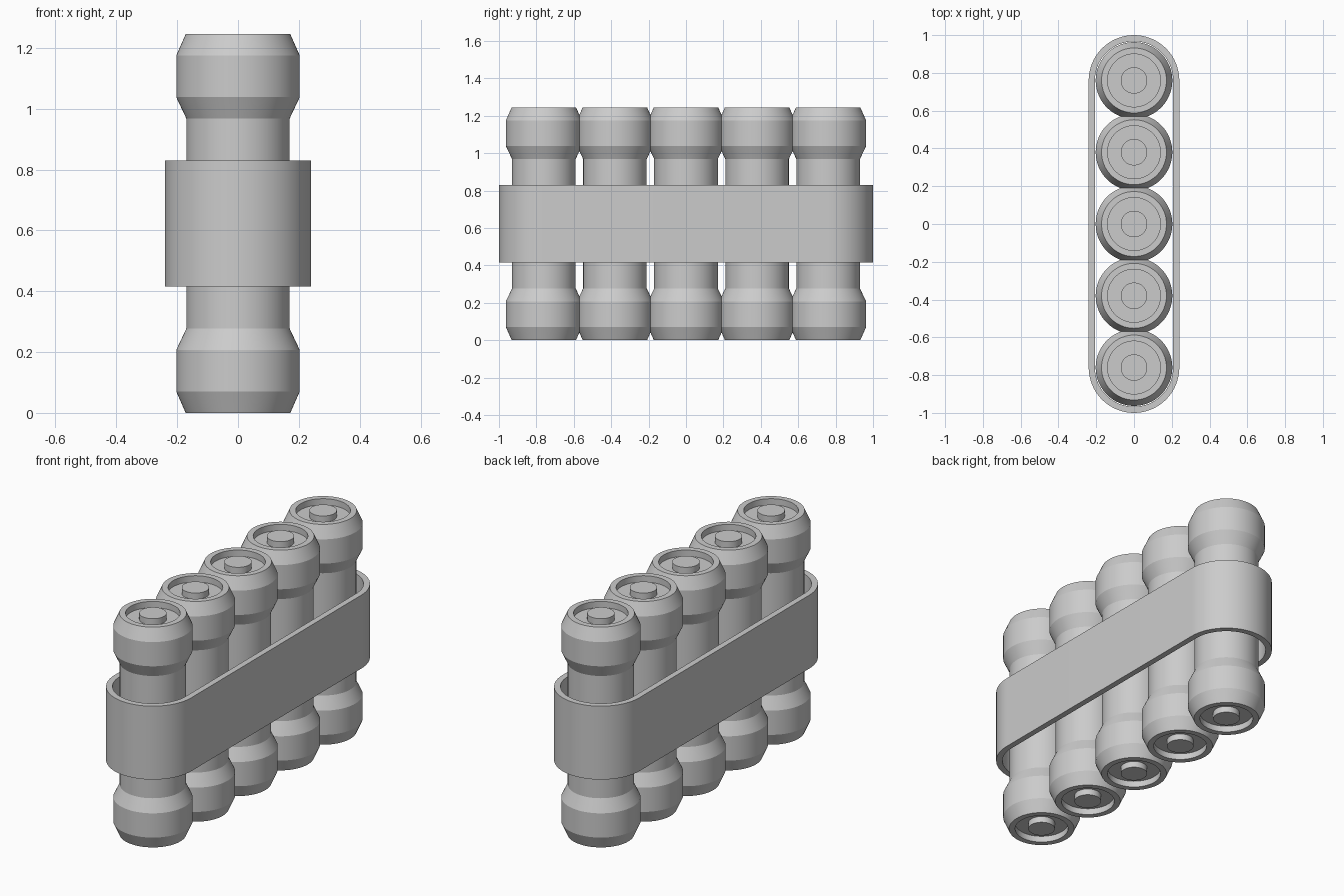
import bpy, bmesh, math

if "Cube" in bpy.data.objects:
    bpy.data.objects.remove(bpy.data.objects["Cube"])

SEG = 64
PITCH = 0.38
H = 1.245


def finish(name, bm):
    bmesh.ops.remove_doubles(bm, verts=bm.verts, dist=1e-5)
    bmesh.ops.recalc_face_normals(bm, faces=bm.faces)
    me = bpy.data.meshes.new(name)
    bm.to_mesh(me)
    bm.free()
    ob = bpy.data.objects.new(name, me)
    bpy.context.collection.objects.link(ob)
    bpy.ops.object.select_all(action='DESELECT')
    ob.select_set(True)
    bpy.context.view_layer.objects.active = ob
    bpy.ops.object.shade_smooth_by_angle(angle=math.radians(15))
    return ob


# Tube: lathed profile with a recessed end and raised button, mirrored top to bottom
lower = [(0, 0.0), (0.07, 0.0), (0.07, 0.035), (0.14, 0.035), (0.14, 0.0),
         (0.172, 0.0), (0.203, 0.07), (0.203, 0.207), (0.17, 0.277)]
profile = lower + [(r, H - z) for r, z in reversed(lower)]
bm = bmesh.new()
verts = [bm.verts.new((r, 0, z)) for r, z in profile]
edges = [bm.edges.new(p) for p in zip(verts, verts[1:])]
bmesh.ops.spin(bm, geom=verts + edges, cent=(0, 0, 0), axis=(0, 0, 1),
               angle=math.tau, steps=SEG)
tube = finish("tube_1", bm)
tube.location.y = -2 * PITCH

# Remaining tubes in the row
for i in range(1, 5):
    copy = tube.copy()
    copy.name = f"tube_{i + 1}"
    copy.location.y = (i - 2) * PITCH
    bpy.context.collection.objects.link(copy)


# Strap: hollow stadium band around the row
def stadium(r):
    half = SEG // 2
    pts = []
    for sign in (1, -1):
        for k in range(half + 1):
            a = math.pi * k / half
            pts.append((sign * r * math.cos(a),
                        sign * (2 * PITCH + r * math.sin(a))))
    return pts


bm = bmesh.new()
rings = [[bm.verts.new((x, y, z)) for x, y in stadium(r)]
         for r, z in ((0.24, 0.415), (0.24, 0.83), (0.207, 0.83), (0.207, 0.415))]
n = len(rings[0])
for j in range(4):
    a, b = rings[j], rings[(j + 1) % 4]
    for k in range(n):
        m = (k + 1) % n
        bm.faces.new((a[k], a[m], b[m], b[k]))
finish("strap", bm)
